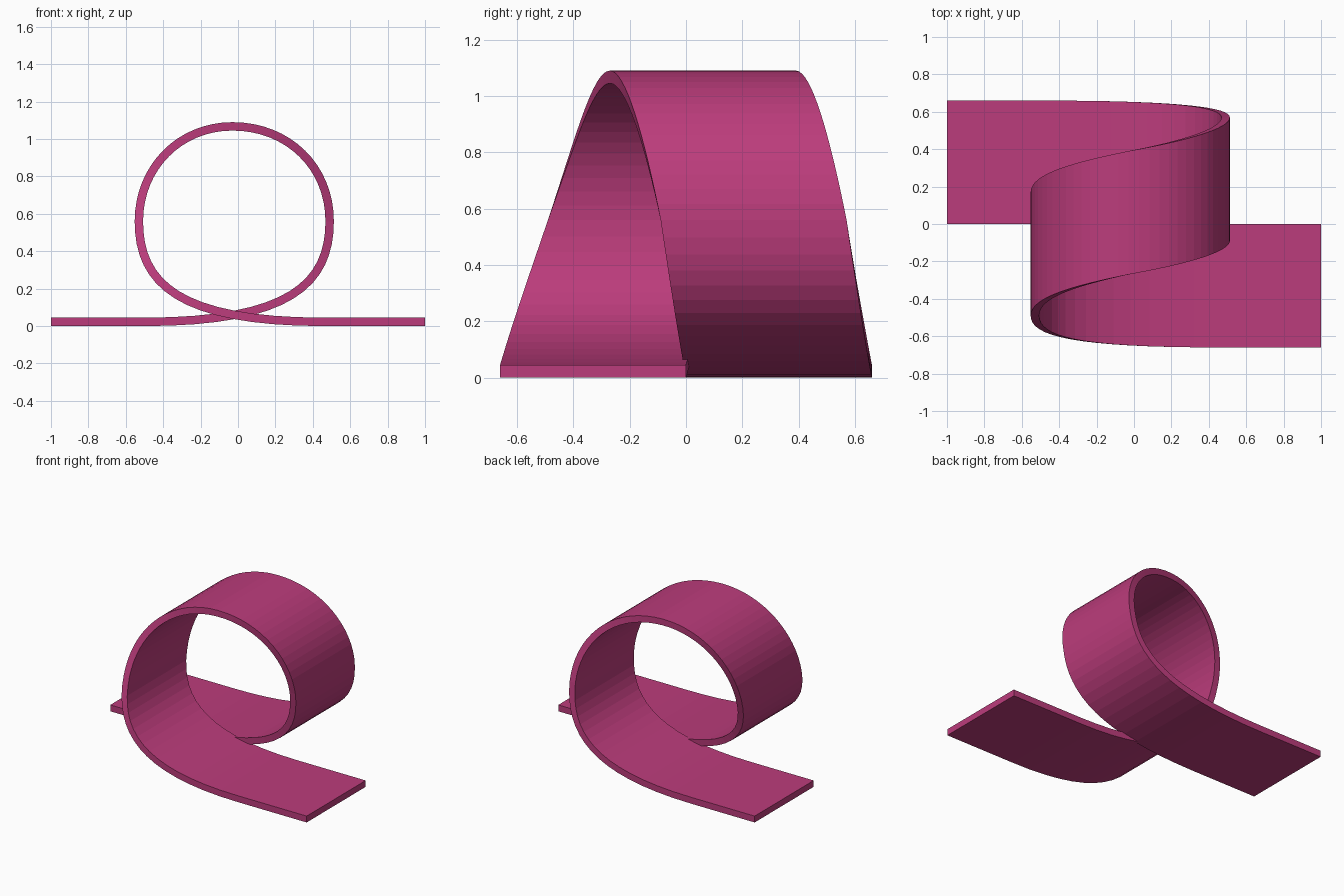
import bpy
from mathutils import Vector

if "Cube" in bpy.data.objects:
    bpy.data.objects.remove(bpy.data.objects["Cube"])

W, T, STEPS = 0.66, 0.045, 16   # strip width, thickness, steps per segment
H = T / 2

# Centre line as four Bezier segments (x, y, z)
segments = [
    [(-0.50, 0.33, H), (0.28, 0.33, H), (0.49, 0.29, 0.23), (0.49, 0.24, 0.56)],
    [(0.49, 0.24, 0.56), (0.49, 0.18, 0.85), (0.27, 0.115, 1.0675), (-0.03, 0.06, 1.0675)],
    [(-0.03, 0.06, 1.0675), (-0.31, 0.00, 1.0675), (-0.53, -0.06, 0.85), (-0.53, -0.16, 0.56)],
    [(-0.53, -0.16, 0.56), (-0.53, -0.27, 0.23), (-0.32, -0.33, H), (0.46, -0.33, H)],
]


def bezier(p, t):
    a, b, c, d = (Vector(v) for v in p)
    s = 1 - t
    return a * s**3 + b * 3 * s * s * t + c * 3 * s * t * t + d * t**3


path = [Vector((-1, 0.33, H))]
for seg in segments:
    path += [bezier(seg, i / STEPS) for i in range(STEPS)]
path += [Vector(segments[-1][-1]), Vector((1, -0.33, H))]

# Sweep a rectangle whose width always stays along y
verts, faces = [], []
last = len(path) - 1
for i, p in enumerate(path):
    d = path[min(i + 1, last)] - path[max(i - 1, 0)]
    n = Vector((-d.z, 0, d.x)).normalized() * H
    if i in (0, last):
        n = Vector((0, 0, H))
    side = Vector((0, W / 2, 0))
    verts += [p - side - n, p + side - n, p + side + n, p - side + n]
for i in range(last):
    for k in range(4):
        a, b = i * 4 + k, i * 4 + (k + 1) % 4
        faces.append((a, a + 4, b + 4, b))
faces += [(0, 1, 2, 3), tuple(last * 4 + k for k in (3, 2, 1, 0))]

mesh = bpy.data.meshes.new("loop_ramp")
mesh.from_pydata(verts, [], faces)
import bmesh
bm = bmesh.new()
bm.from_mesh(mesh)
bmesh.ops.recalc_face_normals(bm, faces=bm.faces)
bm.to_mesh(mesh)
bm.free()
ramp = bpy.data.objects.new("loop_ramp", mesh)
bpy.context.collection.objects.link(ramp)

# Pink paint
paint = bpy.data.materials.new("pink_paint")
paint.diffuse_color = (0.50, 0.045, 0.20, 1)
paint.use_nodes = True
paint.node_tree.nodes["Principled BSDF"].inputs["Base Color"].default_value = paint.diffuse_color
mesh.materials.append(paint)
